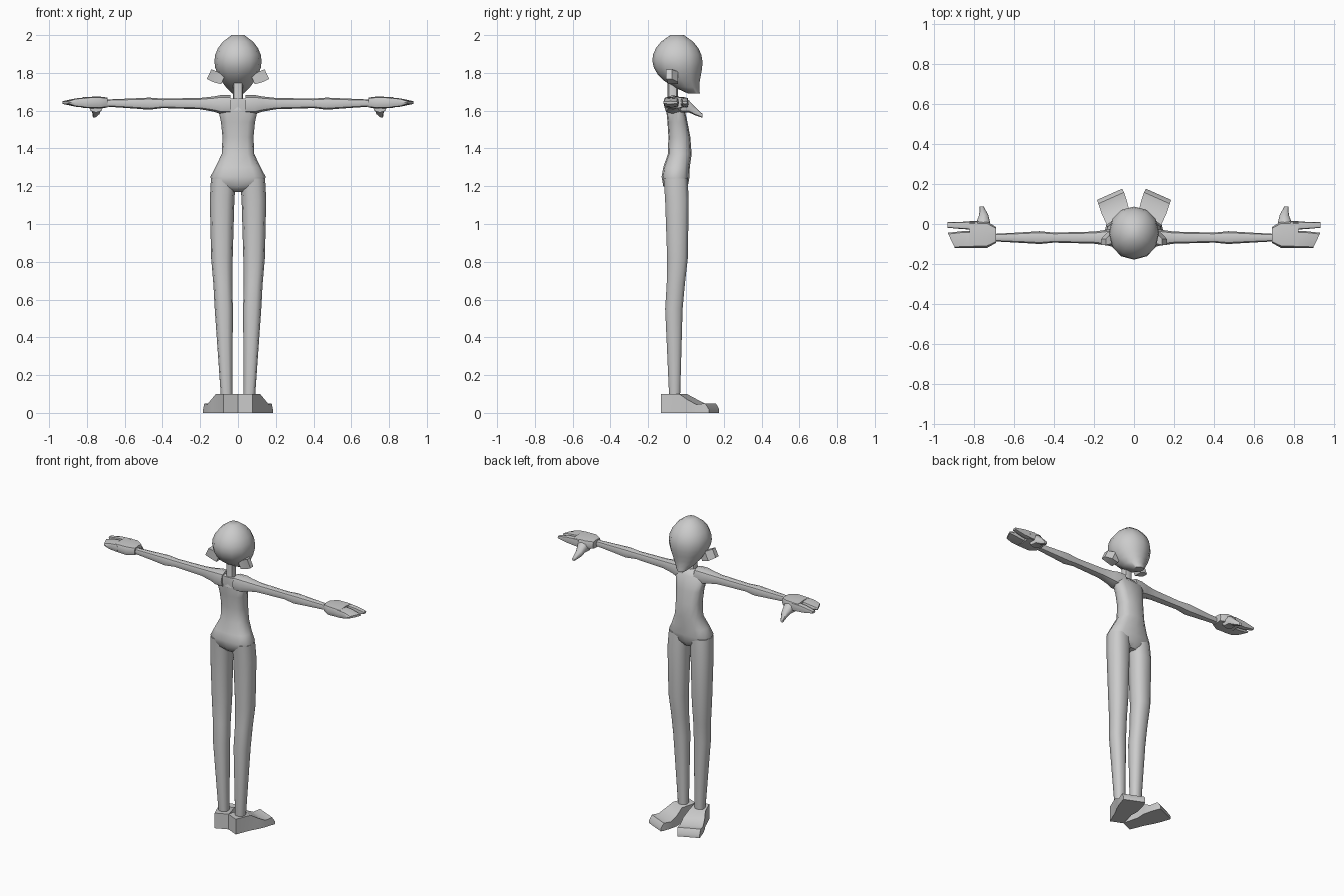
import bpy, bmesh, math
from mathutils import Matrix, Vector

cube = bpy.data.objects.get("Cube")
if cube:
    bpy.data.objects.remove(cube, do_unlink=True)

shade = (0.6, 0.6, 0.6, 1)
grey = bpy.data.materials.new("plain grey")
grey.use_nodes = True
grey.diffuse_color = shade
grey.node_tree.nodes["Principled BSDF"].inputs["Base Color"].default_value = shade


def oval(sides, power):
    """Points of a unit ring: power one is round, power zero is square."""
    points = []
    for i in range(sides):
        turn = 2 * math.pi * (i + 0.5 * (sides == 4)) / sides
        c, s = math.cos(turn), math.sin(turn)
        points.append((math.copysign(abs(c) ** power, c), math.copysign(abs(s) ** power, s)))
    return points


def loft(name, axis, rows, sides=8, power=0.8, side=1, matrix=Matrix(), skew=0, sharp=50):
    """Skin rings along an axis; each row is (position, two centres, two radii)."""
    bm = bmesh.new()
    rings = []
    for position, a, b, a_radius, b_radius in rows:
        ring = []
        for u, v in oval(sides, power):
            across, up = a + u * a_radius, b + v * b_radius
            spot = {"x": (position, across, up),
                    "y": (across, position, up),
                    "z": (across, up, position)}[axis]
            ring.append(bm.verts.new(spot))
        rings.append(ring)
    # Slant the far end of the part
    for vert, (u, v) in zip(rings[-1], oval(sides, power)):
        vert.co["xyz".index(axis)] += u * skew
    for low, high in zip(rings, rings[1:]):
        for i in range(sides):
            bm.faces.new((low[i - 1], low[i], high[i], high[i - 1]))
    bm.faces.new(rings[0])
    bm.faces.new(rings[-1])
    bm.transform(Matrix.Scale(side, 4, Vector((1, 0, 0))) @ matrix)
    bmesh.ops.recalc_face_normals(bm, faces=bm.faces)
    mesh = bpy.data.meshes.new(name)
    bm.to_mesh(mesh)
    bm.free()
    mesh.materials.append(grey)
    part = bpy.data.objects.new(name, mesh)
    bpy.context.collection.objects.link(part)
    bpy.ops.object.select_all(action="DESELECT")
    part.select_set(True)
    bpy.context.view_layer.objects.active = part
    bpy.ops.object.shade_smooth_by_angle(angle=math.radians(sharp))


def placed(x, y, z, turn, axis):
    return Matrix.Translation((x, y, z)) @ Matrix.Rotation(math.radians(turn), 4, axis)


# Head: an egg that slides forward into the chin
chin, crown, steps = 1.69, 2, 9
head = []
for step in range(steps + 1):
    t = step / steps
    width = 0.125 * math.sin(math.pi * (0.05 + 0.92 * t) ** 1.2) ** 0.6
    centre = 0.09 * (1 - t) ** 5 - 0.047
    head.append((chin + t * (crown - chin), 0, centre, width, width * 1.06))
loft("head", "z", head, sides=12, power=0.95)

# Neck, wider at the collar
loft("neck", "z", [(z, 0, -0.07, r, r) for z, r in ((1.6, 0.04), (1.67, 0.027), (1.78, 0.027))])

# Torso and hips: height, centre, half width, half depth
torso = [(1.17, -0.05, 0.05, 0.04), (1.2, -0.055, 0.13, 0.065),
         (1.25, -0.055, 0.146, 0.074), (1.3, -0.05, 0.12, 0.07),
         (1.37, -0.033, 0.086, 0.063), (1.46, -0.035, 0.082, 0.058),
         (1.54, -0.045, 0.09, 0.053), (1.63, -0.06, 0.11, 0.047),
         (1.665, -0.075, 0.07, 0.03)]
loft("torso", "z", [(z, 0, y, w, d) for z, y, w, d in torso], sides=12, power=0.75)

# Limb profiles, shared by both sides
leg = [(0.08, 0.06, -0.06, 0.03), (0.55, 0.075, -0.064, 0.048),
       (0.68, 0.08, -0.054, 0.05), (0.82, 0.085, -0.045, 0.057),
       (1.13, 0.084, -0.048, 0.065), (1.24, 0.077, -0.055, 0.066)]
arm = [(0.04, 0.05), (0.09, 0.05), (0.13, 0.04), (0.2, 0.03),
       (0.4, 0.025), (0.47, 0.032), (0.55, 0.027), (0.71, 0.018)]
foot = [(-0.055, 0, 0.043, 0.1), (0.05, -0.01, 0.05, 0.1), (0.1, -0.02, 0.065, 0.07),
        (0.15, -0.025, 0.07, 0.045), (0.2, -0.03, 0.07, 0.05), (0.22, -0.03, 0.068, 0.02)]
palm = [(0.69, -0.055, 0.04, 0.026), (0.735, -0.053, 0.067, 0.032), (0.82, -0.053, 0.067, 0.029)]
fingers = [(0.8, -0.078, 0.042, 0.028), (0.86, -0.078, 0.042, 0.022), (0.912, -0.082, 0.038, 0.007)]
index_finger = [(0.78, -0.008, 0.022, 0.028), (0.86, -0.007, 0.018, 0.022), (0.93, -0.005, 0.014, 0.007)]
thumb = [(-0.03, 0.752, 1.63, 0.04), (0.015, 0.752, 1.623, 0.032),
         (0.045, 0.75, 1.6, 0.023), (0.087, 0.76, 1.573, 0.01)]
ear = [(0, 0, 0.028, 0.022), (0.045, 0, 0.028, 0.03), (0.08, -0.02, 0.015, 0.028)]

for word, side in (("left", 1), ("right", -1)):
    loft(word + "_leg", "z", [(z, x, y, r, r) for z, x, y, r in leg], sides=10, side=side)

    # Foot splayed outward, flat on the ground
    loft(word + "_foot", "y", [(y, x, h / 2, w, h / 2) for y, x, w, h in foot], sides=4,
         power=0, side=side, matrix=placed(0.06, -0.065, 0, -24, "Z"), sharp=35)

    # Arm with shoulder, elbow and wrist
    loft(word + "_arm", "x", [(x, -0.068, 1.645 - r / 4, r, r) for x, r in arm], side=side)

    # Mitten hand with a separate finger and a drooping thumb
    for part, rows, skew in (("palm", palm, 0), ("fingers", fingers, 0.018),
                             ("index_finger", index_finger, 0)):
        loft(word + "_" + part, "x", [(x, y, 1.643, w, h) for x, y, w, h in rows],
             power=0.5, side=side, skew=skew)
    loft(word + "_thumb", "y", [(y, x, z, r, r) for y, x, z, r in thumb], side=side)

    # Ear flaring outward
    loft(word + "_ear", "x", [(x, y, 0, w, h) for x, y, w, h in ear], sides=4, power=0,
         side=side, matrix=placed(0.08, -0.07, 1.76, -25, "Y"), sharp=30)
